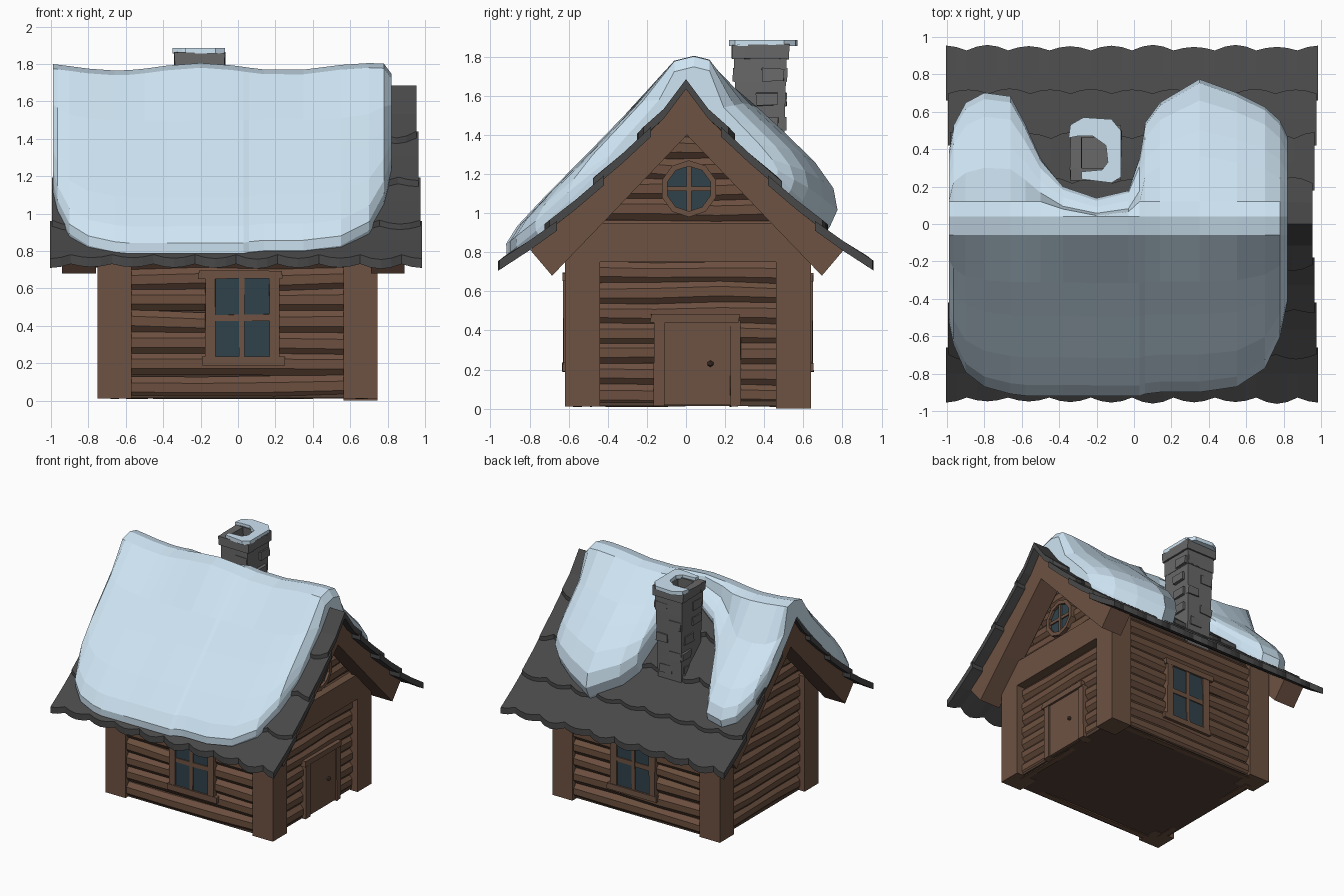
import bpy, bmesh, math, random
from mathutils import Vector

if "Cube" in bpy.data.objects:
    bpy.data.objects.remove(bpy.data.objects["Cube"])
random.seed(4)


def mat(name, r, g, b):
    m = bpy.data.materials.new(name)
    m.diffuse_color = (r, g, b, 1)
    m.use_nodes = True
    m.node_tree.nodes["Principled BSDF"].inputs["Base Color"].default_value = m.diffuse_color
    return m


WOOD = mat("wood", 0.155, 0.085, 0.055)
LOG = mat("log_wood", 0.15, 0.08, 0.05)
DARK = mat("dark_wood", 0.085, 0.05, 0.035)
TILE = mat("roof_tile", 0.065, 0.065, 0.065)
STONE = mat("stone", 0.14, 0.14, 0.14)
GLASS = mat("glass", 0.03, 0.055, 0.07)
SNOW = mat("snow", 0.62, 0.78, 0.90)


def finish(name, bm, m):
    bmesh.ops.recalc_face_normals(bm, faces=bm.faces)
    me = bpy.data.meshes.new(name)
    bm.to_mesh(me)
    bm.free()
    me.materials.append(m)
    ob = bpy.data.objects.new(name, me)
    bpy.context.collection.objects.link(ob)
    return ob


def loft(name, loops, m):
    """Closed loops of equal length, bridged and capped."""
    bm = bmesh.new()
    rings = [[bm.verts.new(p) for p in loop] for loop in loops]
    n = len(rings[0])
    for a, b in zip(rings, rings[1:]):
        for i in range(n):
            j = (i + 1) % n
            bm.faces.new((a[i], a[j], b[j], b[i]))
    bm.faces.new(rings[0])
    bm.faces.new(rings[-1])
    return finish(name, bm, m)


def prism(name, pts, a, b, m, axis="x"):
    put = {"x": lambda p, t: (t, p[0], p[1]), "z": lambda p, t: (p[0], p[1], t)}[axis]
    return loft(name, [[put(p, t) for p in pts] for t in (a, b)], m)


def box(name, x0, x1, y0, y1, z0, z1, m, jit=0.0):
    j = lambda v: v + random.uniform(-jit, jit)
    return loft(name, [[(j(x), j(y), j(z)) for x, y in ((x0, y0), (x1, y0), (x1, y1), (x0, y1))]
                       for z in (z0, z1)], m)


def log(name, p, q, r):
    """Rough eight-sided log with a slightly wavy run."""
    p, q = Vector(p), Vector(q)
    side = Vector((0, 0, 1)).cross((q - p).normalized())
    loops = []
    for k in range(4):
        c = p.lerp(q, k / 3) + Vector((0, 0, random.uniform(-0.008, 0.008)))
        rr = r * random.uniform(0.93, 1.04)
        loops.append([c + side * 0.85 * rr * math.cos(math.tau * (i + .5) / 8)
                      + Vector((0, 0, rr * math.sin(math.tau * (i + .5) / 8))) for i in range(8)])
    return loft(name, loops, LOG)


ROOF = [(0, 1.66), (0.15, 1.48), (0.3, 1.32), (0.5, 1.12), (0.7, 0.93), (0.95, 0.73), (1.2, 0.55)]


def roof_z(y):
    y = abs(y)
    for (a, za), (b, zb) in zip(ROOF, ROOF[1:]):
        if y <= b:
            return za + (zb - za) * (y - a) / (b - a)
    return ROOF[-1][1]


# Solid core and floor
prism("wall_core", [(-0.56, 0.03), (0.58, 0.03), (0.58, 0.92), (0.01, 1.55), (-0.56, 0.92)],
      -0.68, 0.67, DARK)
box("floor", -0.7, 0.69, -0.59, 0.61, 0.015, 0.05, DARK)

# Corner posts
for x in (-0.75, 0.565):
    for y in (-0.62, 0.46):
        box("corner_post", x, x + 0.18, y, y + 0.18, 0.0 if x > 0 and y > 0 else 0.012, 0.94, WOOD)

# Log walls
for k in range(8):
    z = 0.075 + k * 0.115
    for y in (-0.555, 0.575):
        log("side_wall_log", (-0.6, y, z), (0.6, y, z), 0.066)
for k in range(13):
    z = 0.07 + k * 0.105
    w = min(0.5, (1.52 - z) / 1.07 - 0.03)
    log("rear_wall_log", (-0.66, 0.01 - w, z), (-0.66, 0.01 + w, z), 0.062)
    log("door_wall_log", (0.65, 0.01 - w, z), (0.65, 0.01 + w, z), 0.062)

# Gable cross beam and overhanging rake beams
prism("gable_beam", [(-0.62, 0.75), (0.64, 0.75), (0.64, 0.92), (0.6, 0.95), (-0.58, 0.95), (-0.62, 0.92)],
      0.6, 0.745, WOOD)
rake = [(0.0, 1.645), (0.15, 1.465), (0.3, 1.305), (0.5, 1.105), (0.7, 0.915), (0.8, 0.81),
        (0.69, 0.68), (0.43, 0.95), (0.0, 1.4)]
for x0, x1 in ((0.71, 0.89), (-0.94, -0.76)):
    for s in (-1, 1):
        prism("rake_beam", [(s * y + 0.005, z) for y, z in rake], x0, x1, WOOD)

# Front and back windows
for face, s in ((-0.6, -1), (0.62, 1)):
    def part(name, x0, x1, z0, z1, d, m=WOOD, jit=0.003):
        box(name, x0, x1, face - s * 0.06, face + s * d, z0, z1, m, jit)
    part("window_glass", -0.13, 0.18, 0.22, 0.67, 0.016, GLASS, 0)
    for x in (-0.175, 0.168):
        part("window_jamb", x, x + 0.055, 0.22, 0.66, 0.028)
    part("window_lintel", -0.21, 0.235, 0.65, 0.695, 0.032)
    part("window_sill", -0.19, 0.25, 0.19, 0.235, 0.032)
    part("window_mullion", 0.005, 0.037, 0.22, 0.66, 0.024)
    part("window_crossbar", -0.13, 0.18, 0.425, 0.46, 0.023)

# Door
box("door_panel", 0.64, 0.712, -0.115, 0.235, 0.02, 0.45, WOOD)
for y in (-0.165, 0.225):
    box("door_jamb", 0.64, 0.722, y, y + 0.055, 0.012, 0.45, WOOD, 0.003)
box("door_lintel", 0.64, 0.732, -0.18, 0.27, 0.44, 0.485, WOOD, 0.005)
bm = bmesh.new()
bmesh.ops.create_icosphere(bm, subdivisions=1, radius=0.017)
bmesh.ops.translate(bm, vec=(0.723, 0.125, 0.23), verts=bm.verts)
finish("door_knob", bm, DARK)


# Round gable window
def ring(r, n=10):
    return [(0.015 + r * math.cos(math.tau * (i + .5) / n), 1.125 + r * math.sin(math.tau * (i + .5) / n))
            for i in range(n)]


prism("round_glass", ring(0.13), 0.62, 0.71, GLASS)
o, i_ = ring(0.145), ring(0.115)
for k in range(10):
    j = (k + 1) % 10
    prism("round_frame", [o[k], o[j], i_[j], i_[k]], 0.62, 0.73, WOOD)
box("round_mullion", 0.69, 0.722, 0.003, 0.027, 1.0, 1.25, WOOD)
box("round_crossbar", 0.69, 0.72, -0.11, 0.14, 1.113, 1.137, WOOD)

# Overlapping scalloped tile rows on both slopes
EDGES = [0.0, 0.23, 0.47, 0.71, 0.94]
for s in (-1, 1):
    for r in range(4):
        half = 0.965 + 0.01 * r
        y0, y1 = max(0, EDGES[r] - 0.05), EDGES[r + 1]
        n, loops = 9, []
        waves = [random.uniform(0.018, 0.035) for _ in range(n)]
        for k in range(n * 4 + 1):
            w = k / 4 + 0.5 * (r % 2)
            x = -half - 0.01 + 2 * half * k / (n * 4)
            ye = y1 - 0.012 + waves[int(w) % n] * abs(math.sin(math.pi * w))
            ym = (y0 + y1) / 2
            path = [(y, roof_z(y) + l) for y, l in ((y0, -0.008 if r else 0.025), (ym, 0.01), (ye, 0.033))]
            under = [(y, z - 0.05) for y, z in reversed(path)]
            loops.append([(x, s * y, z) for y, z in path + under])
        loft("tile_row", loops, TILE)

# Chimney: flared hollow stack, rim and raised bricks
bm = bmesh.new()
lo = [bm.verts.new(p) for p in ((-.3, .27, .95), (-.1, .27, .95), (-.1, .49, .95), (-.3, .49, .95))]
hi = [bm.verts.new(p) for p in ((-.325, .245, 1.82), (-.085, .245, 1.82), (-.085, .515, 1.82), (-.325, .515, 1.82))]
for k in range(4):
    bm.faces.new((lo[k], lo[(k + 1) % 4], hi[(k + 1) % 4], hi[k]))
bm.faces.new(lo[::-1])
top = bm.faces.new(hi)
bmesh.ops.inset_region(bm, faces=[top], thickness=0.05)
bmesh.ops.translate(bm, vec=(0, 0, -0.15), verts=top.verts)
finish("chimney_stack", bm, STONE)
for x0, x1, y0, y1 in ((-.34, -.07, .235, .295), (-.34, -.07, .465, .525), (-.34, -.28, .29, .47), (-.135, -.07, .29, .47)):
    box("chimney_rim", x0, x1, y0, y1, 1.79, 1.862, STONE, 0.004)
for k in range(6):
    z = 1.05 + k * 0.125
    g = 0.025 * (z - 0.95) / 0.87
    for f in range(4):
        a = random.choice((0.0, 0.09, 0.12))
        if f < 2:
            y = (0.262 - g, 0.478 + g)[f]
            box("chimney_brick", -0.31 + a, -0.21 + a, y, y + 0.02, z, z + 0.065, STONE, 0.004)
        else:
            x = (-0.312 - g, -0.108 + g)[f - 2]
            box("chimney_brick", x, x + 0.02, 0.27 + a, 0.38 + a, z, z + 0.065, STONE, 0.004)
prism("chimney_snow", [(-.35, .46), (-.34, .53), (-.27, .57), (-.12, .56), (-.07, .5), (-.07, .25), (-.12, .22),
                       (-.28, .24), (-.28, .28), (-.17, .29), (-.14, .33), (-.15, .42), (-.22, .47), (-.3, .47)],
      1.855, 1.885, SNOW, "z")

# Roof snow: columns of (x, front end, back end, front depth, back depth)
COLS = [(-0.99, -0.5, 0.36, .07, .06), (-0.965, -0.62, 0.5, .10, .09), (-0.9, -0.77, 0.62, .105, .11),
        (-0.8, -0.85, 0.67, .105, .13), (-0.66, -0.89, 0.65, .105, .13), (-0.58, -0.9, 0.5, .105, .11),
        (-0.5, -0.9, 0.32, .105, .09), (-0.38, -0.9, 0.16, .105, .09), (-0.2, -0.9, 0.09, .11, .10),
        (-0.03, -0.9, 0.13, .11, .10), (0.03, -0.9, 0.32, .11, .11), (0.06, -0.89, 0.5, .105, .15),
        (0.14, -0.88, 0.6, .105, .19), (0.35, -0.88, 0.72, .105, .22), (0.55, -0.85, 0.65, .105, .2),
        (0.7, -0.75, 0.58, .10, .17), (0.78, -0.58, 0.52, .09, .12), (0.82, -0.4, 0.45, .03, .06)]
FRONT, BACK = (1, 0.97, 0.88, 0.7, 0.45, 0.25), (0.32, 0.5, 0.72, 0.88, 0.97, 1)
loops = []
for x, yf, yb, tf, tb in COLS:
    ridge = 1.785 + 0.02 * math.cos(math.tau * (x + 0.2) / 0.9) - (0.05 if tf < 0.05 else 0)

    def slope_point(y, v, depth):
        b = min(1, abs(y) / 0.09)
        nrm = Vector((math.copysign(0.9 * b, y), 1)).normalized()
        d = depth * max(0, 1 - v ** 6) ** 0.5 + 0.025
        return (x, y + nrm.x * d, min(roof_z(y) + nrm.y * d, ridge - 0.03))

    crest = [(x, -0.06, ridge - 0.025), (x, 0.04, ridge), (x, min(0.12, 0.5 * yb), ridge - 0.02)]
    upper = ([slope_point(yf * v, v, tf) for v in FRONT] + crest
             + [slope_point(yb * v, v, tb * (0.7 + 0.3 * v)) for v in BACK])
    under = [yf * v for v in FRONT] + [-0.03, 0, min(0.03, 0.2 * yb)] + [yb * v for v in BACK]
    loops.append(upper + [(x, y, roof_z(y) - 0.005) for y in reversed(under)])
loft("roof_snow", loops, SNOW)
